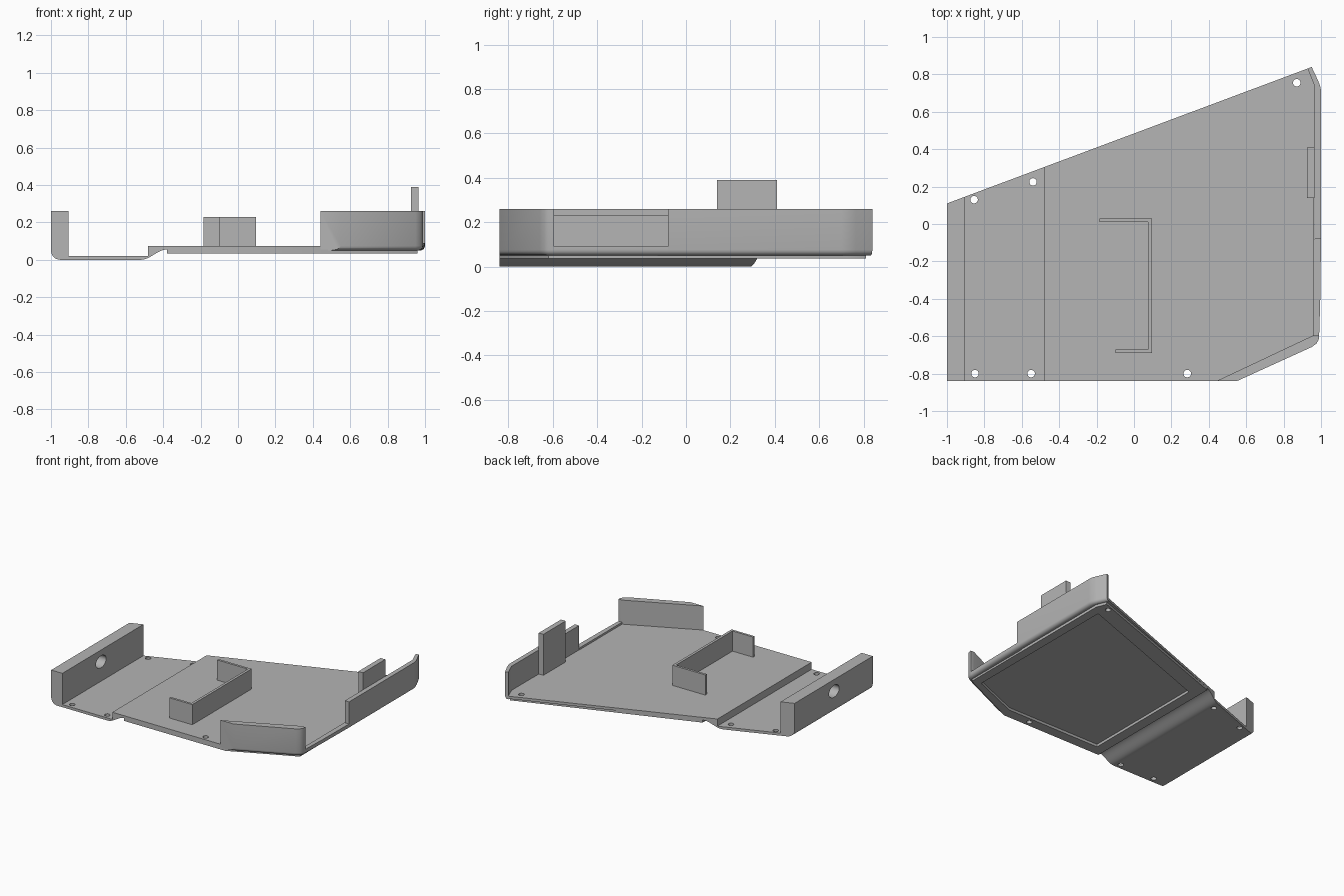
import bpy, bmesh, math
from mathutils import Matrix, Vector

if "Cube" in bpy.data.objects:
    bpy.data.objects.remove(bpy.data.objects["Cube"])

grey = bpy.data.materials.new("plain grey")
grey.use_nodes = True
grey.diffuse_color = (0.46, 0.46, 0.46, 1)
grey.node_tree.nodes["Principled BSDF"].inputs["Base Color"].default_value = (0.46, 0.46, 0.46, 1)

FRONT, FLOOR, TOP = -0.84, 0.075, 0.26
SLOPE = 0.374  # rear edge runs diagonally


def rear(x):
    return 0.11 + SLOPE * (x + 1)


def add(name, bm):
    bmesh.ops.recalc_face_normals(bm, faces=bm.faces)
    mesh = bpy.data.meshes.new(name)
    bm.to_mesh(mesh)
    bm.free()
    mesh.materials.append(grey)
    ob = bpy.data.objects.new(name, mesh)
    bpy.context.scene.collection.objects.link(ob)
    return ob


def prism(name, points, z0, z1, rounded=0):
    """Upright prism; the bottom edges along the first `rounded` points are rolled."""
    bm = bmesh.new()
    base = [bm.verts.new((x, y, z0)) for x, y in points]
    face = bm.faces.new(base)
    top = bmesh.ops.extrude_face_region(bm, geom=[face])["geom"]
    bmesh.ops.translate(bm, vec=(0, 0, z1 - z0),
                        verts=[v for v in top if isinstance(v, bmesh.types.BMVert)])
    if rounded:
        edges = [bm.edges.get((a, b)) for a, b in zip(base[:rounded - 1], base[1:rounded])]
        bmesh.ops.bevel(bm, geom=edges, offset=0.025, segments=4, profile=0.5, affect='EDGES')
    return add(name, bm)


def rod(name, centre, radius, length, axis='Z', stretch=1):
    bm = bmesh.new()
    bmesh.ops.create_cone(bm, cap_ends=True, segments=32, radius1=radius,
                          radius2=radius, depth=length)
    if axis == 'X':
        bm.transform(Matrix.Rotation(math.pi / 2, 4, 'Y'))
    bm.transform(Matrix.Diagonal((1, stretch, 1, 1)))
    bm.transform(Matrix.Translation(centre))
    return add(name, bm)


def cut(ob, cutter):
    cutter.hide_render = True
    mod = ob.modifiers.new("cut", 'BOOLEAN')
    mod.operation, mod.solver, mod.object = 'DIFFERENCE', 'EXACT', cutter
    bpy.context.view_layer.objects.active = ob
    bpy.ops.object.modifier_apply(modifier=mod.name)
    bpy.data.objects.remove(cutter)


# Lower tray: side block, thin floor and step, as one profile swept front to back
arc = [(-0.95 - 0.05 * math.sin(a), 0.05 - 0.05 * math.cos(a))
       for a in (math.pi / 2 * i / 6 for i in range(7))]
step = [(-0.52 + 0.14 * t, 0.055 * math.sin(t * math.pi / 2) ** 2)
        for t in (i / 10 for i in range(10, -1, -1))]
profile = [(-1, TOP), (-0.905, TOP), (-0.905, 0.02), (-0.48, 0.02),
           (-0.48, FLOOR), (-0.38, FLOOR)] + step + arc
bm = bmesh.new()
face = bm.faces.new([bm.verts.new((x, FRONT, z)) for x, z in profile])
swept = bmesh.ops.extrude_face_region(bm, geom=[face])["geom"]
for v in swept:
    if isinstance(v, bmesh.types.BMVert):
        v.co.y = rear(v.co.x)
tray = add("lower_tray", bm)

# Slot and rear scoop in the side block
cut(tray, rod("slot_cutter", (-0.95, -0.37, 0.17), 0.046, 0.3, 'X', 1.35))
cut(tray, rod("scoop_cutter", (-0.95, 0.13, TOP), 0.07, 0.3, 'X'))

# Raised floor and the rim frame under it
floor = prism("raised_floor", [(-0.38, FRONT), (0.44, FRONT), (0.96, -0.595), (0.965, 0.74),
                               (0.93, rear(0.93)), (-0.38, rear(-0.38))], 0.055, FLOOR)
frame = prism("underside_frame", [(-0.38, FRONT), (0.48, FRONT), (0.96, -0.62), (0.96, 0.73),
                                  (0.93, 0.81), (-0.38, rear(-0.38))], 0.035, 0.055)
cut(frame, prism("recess_cutter", [(-0.3, -0.76), (0.5, -0.76), (0.89, -0.6),
                                   (0.89, 0.67), (-0.3, 0.24)], 0, 0.1))

# Screw holes
tray_holes = [(-0.855, 0.13), (-0.85, -0.8), (-0.55, -0.8), (-0.54, 0.225)]
floor_holes = [(0.285, -0.8), (0.87, 0.755)]
for x, y in tray_holes:
    cut(tray, rod("hole_cutter", (x, y, 0.02), 0.02, 0.2))
for x, y in floor_holes:
    for part in (floor, frame):
        cut(part, rod("hole_cutter", (x, y, 0.05), 0.02, 0.2))

# Side walls: front corner, low rim in the gap, rear wall
prism("front_corner_wall", [(0.55, FRONT), (0.95, -0.658), (0.975, -0.64), (0.987, -0.62),
                            (0.99, -0.595), (0.96, -0.595), (0.44, FRONT)], 0.05, TOP, 5)
prism("low_rim", [(0.99, -0.595), (0.996, -0.4), (1, -0.08), (0.96, -0.08), (0.96, -0.595)],
      0.05, 0.09, 3)
prism("rear_side_wall", [(1, -0.08), (1, 0.7), (0.998, 0.73), (0.985, 0.765), (0.95, rear(0.95)),
                         (0.928, rear(0.928)), (0.965, 0.74), (0.965, -0.08)], 0.05, TOP, 5)

# Upright tab against the rear wall
prism("upright_tab", [(0.925, 0.14), (0.965, 0.14), (0.965, 0.41), (0.925, 0.41)], FLOOR, 0.39)

# Three-sided bracket on the floor
prism("holder_bracket", [(-0.1, -0.69), (0.095, -0.69), (0.095, 0.03), (-0.185, 0.03),
                         (-0.185, 0.012), (0.075, 0.012), (0.075, -0.672), (-0.1, -0.672)],
      FLOOR, 0.23)

# Smooth the rolled edges, keep corners sharp
for ob in bpy.context.scene.objects:
    ob.select_set(ob.type == 'MESH')
bpy.context.view_layer.objects.active = tray
bpy.ops.object.shade_smooth_by_angle(angle=math.radians(30))
